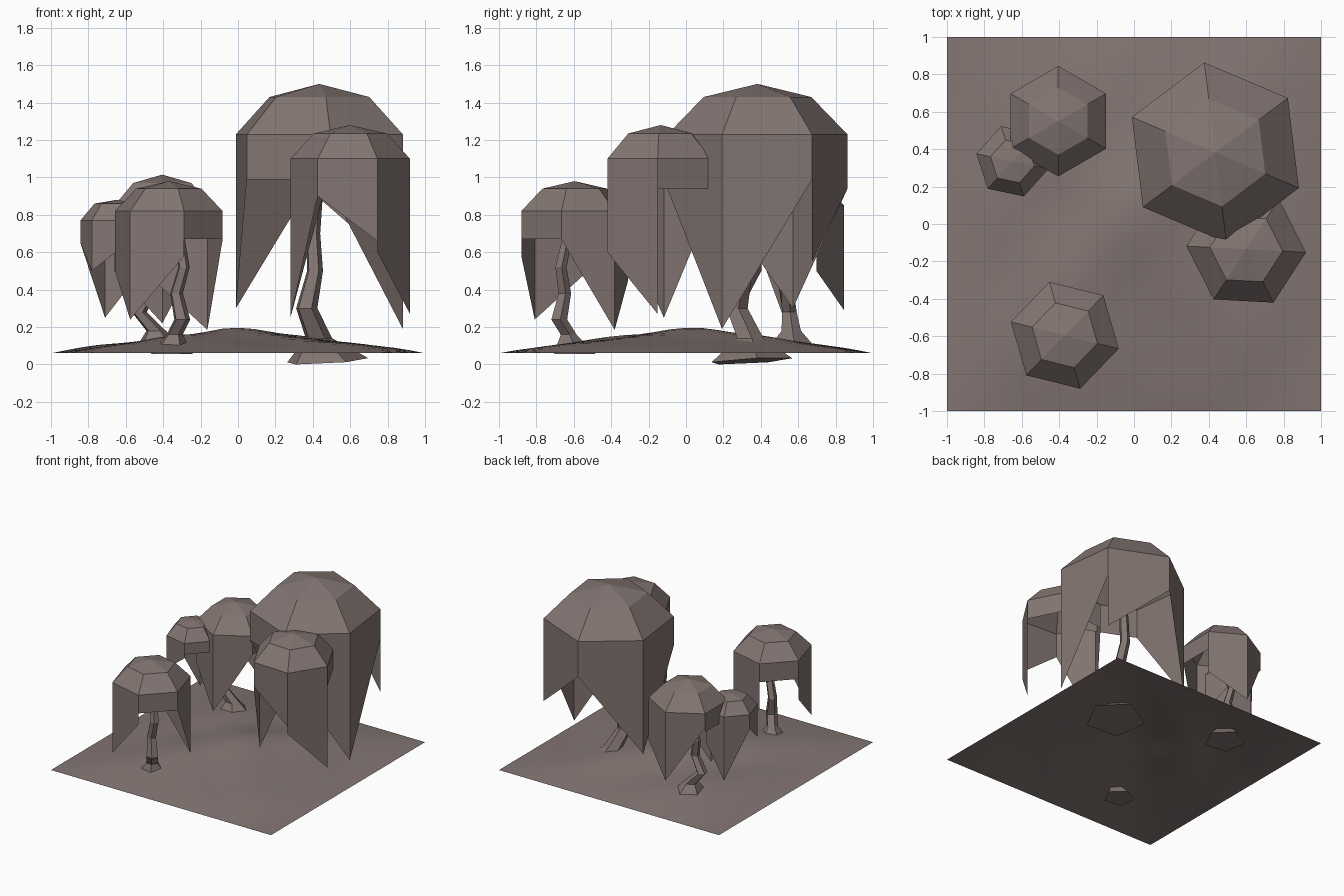
import bpy, math
from math import sin, cos, radians, pi

if "Cube" in bpy.data.objects:
    bpy.data.objects.remove(bpy.data.objects["Cube"])

# Shared dark brown-grey material
bark = bpy.data.materials.new("dull_brown")
bark.diffuse_color = (0.228, 0.18, 0.168, 1)
bark.use_nodes = True
bark.node_tree.nodes["Principled BSDF"].inputs["Base Color"].default_value = bark.diffuse_color


def make(name, verts, faces):
    me = bpy.data.meshes.new(name)
    me.from_pydata(verts, [], faces)
    me.update()
    me.materials.append(bark)
    ob = bpy.data.objects.new(name, me)
    bpy.context.collection.objects.link(ob)
    return ob


def ring(cx, cy, r, z, n, start=0):
    return [(cx + r * cos(radians(start) + 2 * pi * i / n),
             cy + r * sin(radians(start) + 2 * pi * i / n), z) for i in range(n)]


def canopy(name, cx, cy, radius, start, top, mid, rim, inner, skirt):
    """Six-sided dome; each side carries its own hanging panel with slanted hem."""
    v = [(cx, cy, top)] + ring(cx, cy, inner, mid, 6, start) + ring(cx, cy, radius, rim, 6, start)
    f = []
    for i, (za, zb) in enumerate(skirt):
        j = (i + 1) % 6
        f += [(0, 1 + i, 1 + j), (1 + i, 7 + i, 7 + j, 1 + j)]
        a, b = v[7 + i], v[7 + j]
        k = len(v)
        v += [(a[0], a[1], za), (b[0], b[1], zb)]
        f.append((7 + i, k, k + 1, 7 + j))
    return make(name, v, f)


def trunk(name, path, tilt=0.0, sides=5):
    """Bent faceted trunk through (x, y, z, radius) stations, flared and closed at the roots."""
    v, f = [], [tuple(reversed(range(sides)))]
    for x, y, z, r in path:
        v += ring(x, y, r, z, sides, 10)
    # Slightly tilted root plate
    x0, y0 = path[0][:2]
    v[:sides] = [(x, y, max(0, z + tilt * ((x - x0) + (y - y0)))) for x, y, z in v[:sides]]
    for s in range(len(path) - 1):
        for i in range(sides):
            j = (i + 1) % sides
            a, b = s * sides, (s + 1) * sides
            f.append((a + i, a + j, b + j, b + i))
    return make(name, v, f)


# Gently mounded ground sheet with flat edges
N = 24
gv, gf = [], []
for j in range(N + 1):
    for i in range(N + 1):
        x, y = -1 + 2 * i / N, -1 + 2 * j / N
        bump = (0.1 + 0.016 * sin(4.3 * x + 1.2) * cos(3.7 * y) + 0.012 * cos(6 * x - 5 * y)
                + 0.012 * sin(9 * x + 2) * sin(8 * y + 1))
        gv.append((x, y, 0.06 + (1 - x * x) * (1 - y * y) * bump))
for j in range(N):
    for i in range(N):
        a = j * (N + 1) + i
        gf.append((a, a + 1, a + N + 2, a + N + 1))
ground = make("ground", gv, gf)
ground.data.polygons.foreach_set("use_smooth", [True] * len(gf))

# Drooping canopies
canopy("large_canopy", 0.435, 0.382, 0.485, -23, 1.50, 1.43, 1.23, 0.29,
       [(.19, .99), (.55, .94), (.94, .30), (.30, .99), (.99, .99), (.94, .19)])
canopy("right_canopy", 0.60, -0.135, 0.32, -3, 1.28, 1.235, 1.10, 0.195,
       [(.94, .94), (.94, .90), (.90, .25), (.25, .90), (.90, .66), (.60, .27)])
canopy("front_canopy", -0.37, -0.595, 0.297, -14, 0.98, 0.94, 0.82, 0.18,
       [(.67, .185), (.185, .45), (.67, .67), (.50, .24), (.24, .58), (.67, .67)])
canopy("back_canopy", -0.405, 0.55, 0.295, 30, 1.015, 0.97, 0.85, 0.18,
       [(.50, .29), (.29, .73), (.70, .70), (.50, .22), (.22, .70), (.70, .70)])
canopy("small_canopy", -0.65, 0.335, 0.197, 48, 0.88, 0.86, 0.77, 0.12,
       [(.50, .25), (.25, .65), (.65, .50), (.50, .65), (.68, .68), (.45, .60)])

# Bent trunks with root flares
trunk("large_trunk", [(.47, .34, .018, .23), (.43, .34, .14, .075), (.365, .27, .30, .06),
                      (.41, .31, .50, .045), (.40, .37, .70, .04), (.42, .38, .92, .035),
                      (.43, .385, 1.42, .025)], 0.06)
trunk("front_trunk", [(-.36, -.60, .055, .12), (-.34, -.63, .16, .045), (-.30, -.68, .24, .045),
                      (-.33, -.65, .38, .036), (-.29, -.67, .52, .032), (-.31, -.64, .66, .028),
                      (-.37, -.60, .93, .02)])
trunk("back_trunk", [(-.42, .56, .06, .16), (-.44, .56, .18, .055), (-.53, .55, .28, .042),
                     (-.46, .54, .40, .036), (-.49, .56, .54, .03), (-.42, .55, .70, .026),
                     (-.405, .55, .97, .02)])
